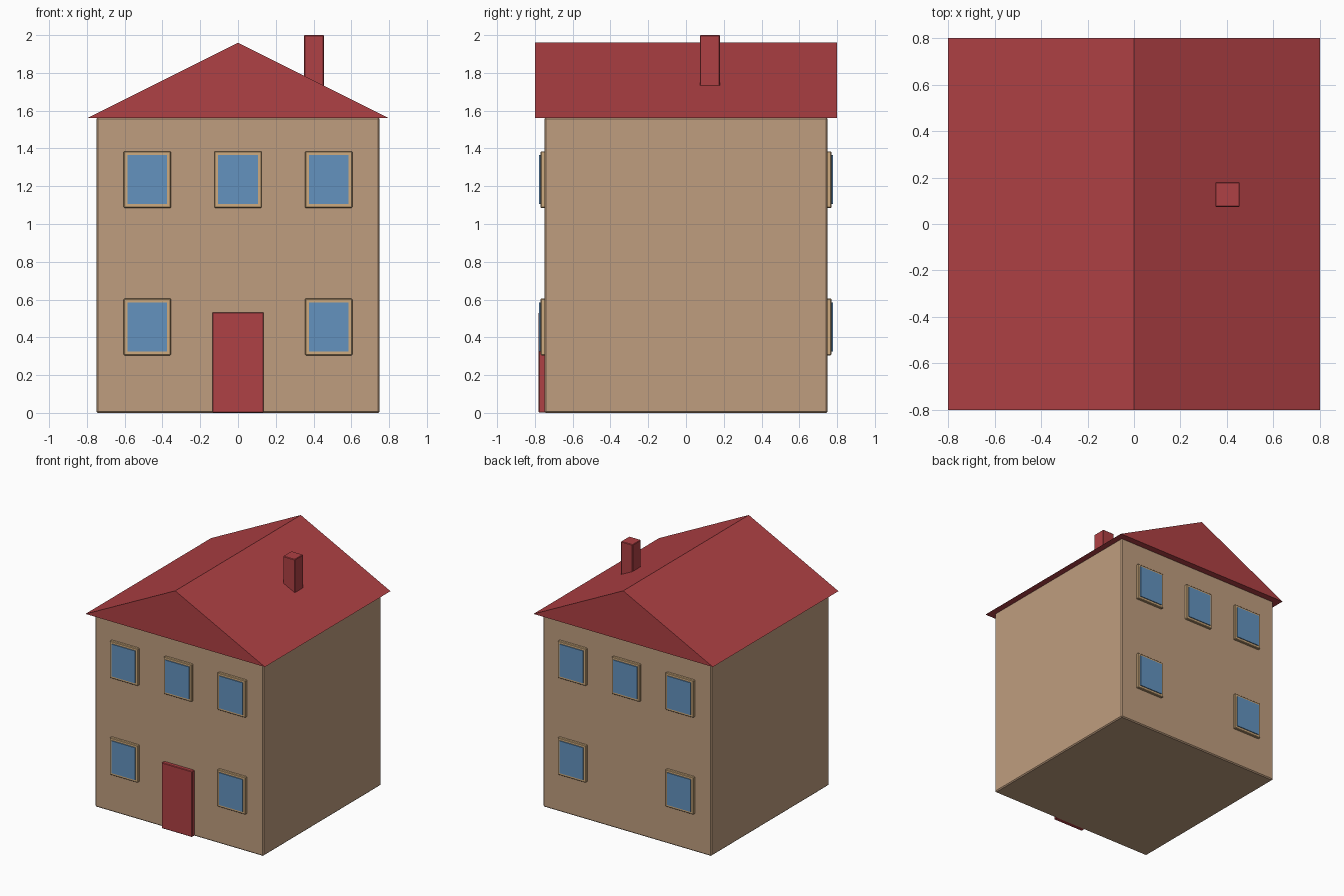
import bpy
import bmesh

cube = bpy.data.objects.get("Cube")
if cube:
    bpy.data.objects.remove(cube, do_unlink=True)


def material(name, color):
    m = bpy.data.materials.new(name)
    m.use_nodes = True
    m.diffuse_color = (*color, 1)
    m.node_tree.nodes["Principled BSDF"].inputs["Base Color"].default_value = (*color, 1)
    return m


TAN = material("tan wall", (0.52, 0.34, 0.21))
CREAM = material("light tan frame", (0.62, 0.41, 0.21))
RED = material("brick red", (0.43, 0.052, 0.058))
BLUE = material("window blue", (0.125, 0.29, 0.52))


def finish(name, bm, mat):
    bmesh.ops.recalc_face_normals(bm, faces=bm.faces)
    mesh = bpy.data.meshes.new(name)
    bm.to_mesh(mesh)
    bm.free()
    mesh.materials.append(mat)
    obj = bpy.data.objects.new(name, mesh)
    bpy.context.collection.objects.link(obj)
    return obj


def box(name, low, high, mat, bevel=0):
    bm = bmesh.new()
    bmesh.ops.create_cube(bm, size=1)
    for v in bm.verts:
        v.co = [a if c < 0 else b for c, a, b in zip(v.co, low, high)]
    obj = finish(name, bm, mat)
    if bevel:
        mod = obj.modifiers.new("Soft edge", 'BEVEL')
        mod.width = bevel
        mod.segments = 1
    return obj


def wall_panel(name, side, x, z, width, height, inner, outer, mat, bevel=0):
    """Upright panel on the front (side -1) or back (side 1) wall."""
    y0, y1 = sorted((side * inner, side * outer))
    return box(name, (x - width / 2, y0, z - height / 2),
               (x + width / 2, y1, z + height / 2), mat, bevel)


# House body
box("walls", (-0.75, -0.75, 0), (0.75, 0.75, 1.565), TAN, 0.008)

# Gable roof: triangular profile pushed from front to back
bm = bmesh.new()
profile = [bm.verts.new((x, -0.8, z)) for x, z in ((-0.8, 1.56), (0.8, 1.56), (0, 1.96))]
gable = bm.faces.new(profile)
pushed = bmesh.ops.extrude_face_region(bm, geom=[gable], use_keep_orig=True)
bmesh.ops.translate(bm, vec=(0, 1.6, 0),
                    verts=[g for g in pushed["geom"] if isinstance(g, bmesh.types.BMVert)])
finish("roof", bm, RED)

# Chimney
box("chimney", (0.35, 0.073, 1.6), (0.455, 0.18, 2), RED, 0.004)

# Windows on both gable walls; the lower middle bay stays free
for side, face in ((-1, "front"), (1, "back")):
    for z, floor in ((0.455, "lower"), (1.235, "upper")):
        for x, place in ((-0.48, "right"), (0, "middle"), (0.48, "left")):
            if floor == "lower" and place == "middle":
                continue
            label = f"{face}_{floor}_{place}_window"
            wall_panel(label + "_frame", side, x, z, 0.25, 0.3, 0.74, 0.77, CREAM, 0.004)
            wall_panel(label + "_glass", side, x, z, 0.21, 0.26, 0.75, 0.777, BLUE)

# Front door
wall_panel("front_door", -1, 0, 0.267, 0.272, 0.53, 0.74, 0.78, RED, 0.004)
